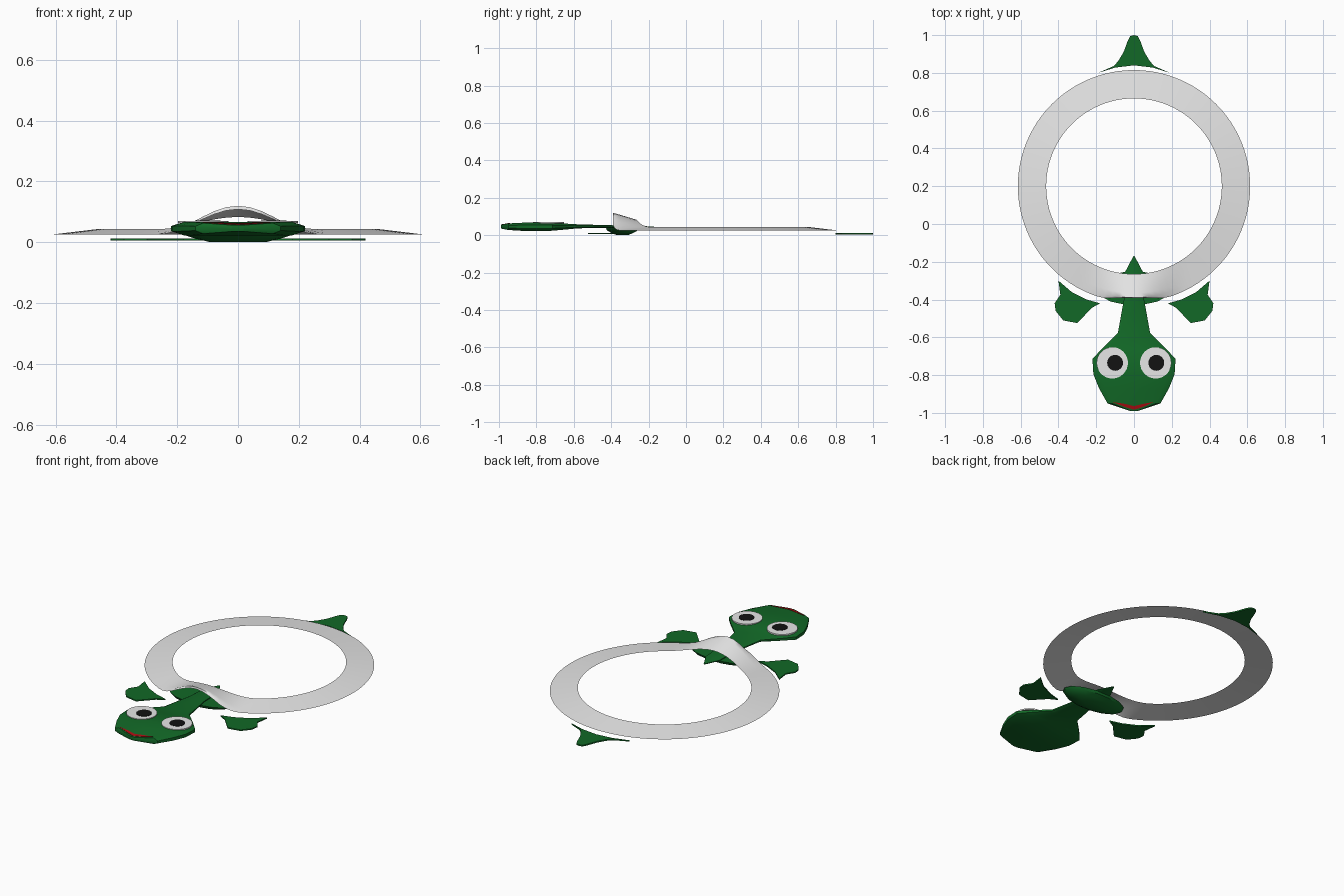
import bpy, bmesh, math

cube = bpy.data.objects.get("Cube")
if cube:
    bpy.data.objects.remove(cube, do_unlink=True)


def material(name, rgb):
    m = bpy.data.materials.new(name)
    m.use_nodes = True
    m.diffuse_color = (*rgb, 1)
    m.node_tree.nodes["Principled BSDF"].inputs["Base Color"].default_value = (*rgb, 1)
    return m


green = material("leaf green", (0.006, 0.14, 0.02))
white = material("soft white", (0.8, 0.8, 0.8))
black = material("black", (0.006, 0.006, 0.006))
red = material("mouth red", (0.4, 0.004, 0.006))


def finish(name, bm, mat, angle=35, mirror=False):
    if mat is not white or name != "body_ring":
        bmesh.ops.recalc_face_normals(bm, faces=bm.faces)
    me = bpy.data.meshes.new(name)
    bm.to_mesh(me)
    bm.free()
    me.materials.append(mat)
    ob = bpy.data.objects.new(name, me)
    bpy.context.collection.objects.link(ob)
    if mirror:
        ob.modifiers.new("mirror", 'MIRROR')
    bpy.ops.object.select_all(action='DESELECT')
    ob.select_set(True)
    bpy.context.view_layer.objects.active = ob
    bpy.ops.object.shade_smooth_by_angle(angle=math.radians(angle))
    return ob


def loft(name, sections, mat, angle=35):
    """Skin closed sections of equal point count and cap both ends."""
    bm = bmesh.new()
    loops = [[bm.verts.new(p) for p in s] for s in sections]
    n = len(loops[0])
    for a, b in zip(loops, loops[1:]):
        for i in range(n):
            j = (i + 1) % n
            bm.faces.new((a[i], a[j], b[j], b[i]))
    bm.faces.new(loops[0])
    bm.faces.new(loops[-1])
    return finish(name, bm, mat, angle)


def plate(name, outline, bottom, top, mat, mirror=False):
    """Thin slab whose top height may depend on y."""
    bm = bmesh.new()
    lo = [bm.verts.new((x, y, bottom)) for x, y in outline]
    hi = [bm.verts.new((x, y, top(y))) for x, y in outline]
    n = len(outline)
    bm.faces.new(lo)
    bmesh.ops.triangulate(bm, faces=[bm.faces.new(hi)])
    for i in range(n):
        j = (i + 1) % n
        bm.faces.new((lo[i], lo[j], hi[j], hi[i]))
    return finish(name, bm, mat, 20, mirror)


# Flat ring, arched up at the front over the neck
bm = bmesh.new()
SEG, ROWS = 96, 6
rows = []
for r in range(ROWS + 1):
    t = r / ROWS
    rad = 0.465 + 0.15 * t
    row = []
    for s in range(SEG):
        a = math.tau * s / SEG
        x, y = rad * math.sin(a), 0.2 - rad * math.cos(a)
        z = 0.043 - 0.018 * t
        if y < 0 and abs(x) < 0.27:
            arch = 0.5 + 0.5 * math.cos(math.pi * x / 0.27)
            z += arch * (0.04 + 0.052 * min(t / 0.83, 1) - 0.05 * max(t - 0.83, 0))
        row.append(bm.verts.new((x, max(y, -0.385 - 0.006 * t), z)))
    rows.append(row)
for a, b in zip(rows, rows[1:]):
    for i in range(SEG):
        j = (i + 1) % SEG
        bm.faces.new((a[i], b[i], b[j], a[j]))
finish("body_ring", bm, white, 60)

# Head, neck and pointed neck end: y, half width, low z, high z
stations = [(-0.99, 0.02, 0.036, 0.056), (-0.95, 0.14, 0.028, 0.063),
            (-0.87, 0.185, 0.023, 0.067), (-0.795, 0.215, 0.022, 0.067),
            (-0.715, 0.22, 0.024, 0.066), (-0.66, 0.17, 0.029, 0.063),
            (-0.575, 0.085, 0.037, 0.058), (-0.38, 0.05, 0.04, 0.053),
            (-0.25, 0.045, 0.038, 0.05), (-0.17, 0.003, 0.04, 0.046)]
sections = []
for y, w, lo, hi in stations:
    m, h = (lo + hi) / 2, (hi - lo) * 0.2
    half = [(0.82 * w, hi), (w, m + h), (w, m - h), (0.82 * w, lo)]
    pts = half + [(-x, z) for x, z in reversed(half)]
    sections.append([(x, y, z) for x, z in pts])
loft("head_and_neck", sections, green)

# Bowl shaped shoulder under the arch
levels = [(0.0, 0.09, 0.03), (0.012, 0.14, 0.06), (0.026, 0.185, 0.085), (0.04, 0.2, 0.09)]
sections = []
for z, w, d in levels:
    sections.append([(w * math.cos(math.tau * i / 14),
                      -0.34 + d * math.sin(math.tau * i / 14), z) for i in range(14)])
loft("shoulder", sections, green)

# Front flippers, curved to follow the ring
flipper = [(0.40, -0.30), (0.39, -0.375), (0.42, -0.42), (0.415, -0.46), (0.375, -0.51),
           (0.30, -0.525), (0.225, -0.445), (0.18, -0.42), (0.25, -0.40), (0.33, -0.36)]
plate("front_flippers", flipper, 0.006, lambda y: 0.013, green, True)

# Tail
half = [(0.02, 0.995), (0.033, 0.97), (0.055, 0.91), (0.085, 0.86), (0.11, 0.835),
        (0.19, 0.80), (0.10, 0.828)]
tail = [(0, 1.0)] + half + [(0, 0.84)] + [(-x, y) for x, y in reversed(half)]
plate("tail", tail, 0.005, lambda y: 0.013, green)


# Eyes
def disc(name, x, radius, low, high, mat):
    ring = [(x + radius * math.cos(math.tau * i / 32),
             -0.735 + radius * math.sin(math.tau * i / 32)) for i in range(32)]
    plate(name, ring, low, lambda y: high, mat)


for side, x, px in (("right", -0.115, -0.1), ("left", 0.115, 0.118)):
    disc(side + "_eye", x, 0.083, 0.063, 0.0705, white)
    disc(side + "_pupil", px, 0.042, 0.069, 0.072, black)

# Mouth, following the slope of the snout
mouth = [(-0.115, -0.942), (-0.05, -0.968), (0, -0.983), (0.05, -0.968), (0.105, -0.942),
         (0.05, -0.952), (0, -0.964), (-0.05, -0.952)]
plate("mouth", mouth, 0.056, lambda y: 0.0655 - max(0, -0.945 - y) * 0.175, red)
